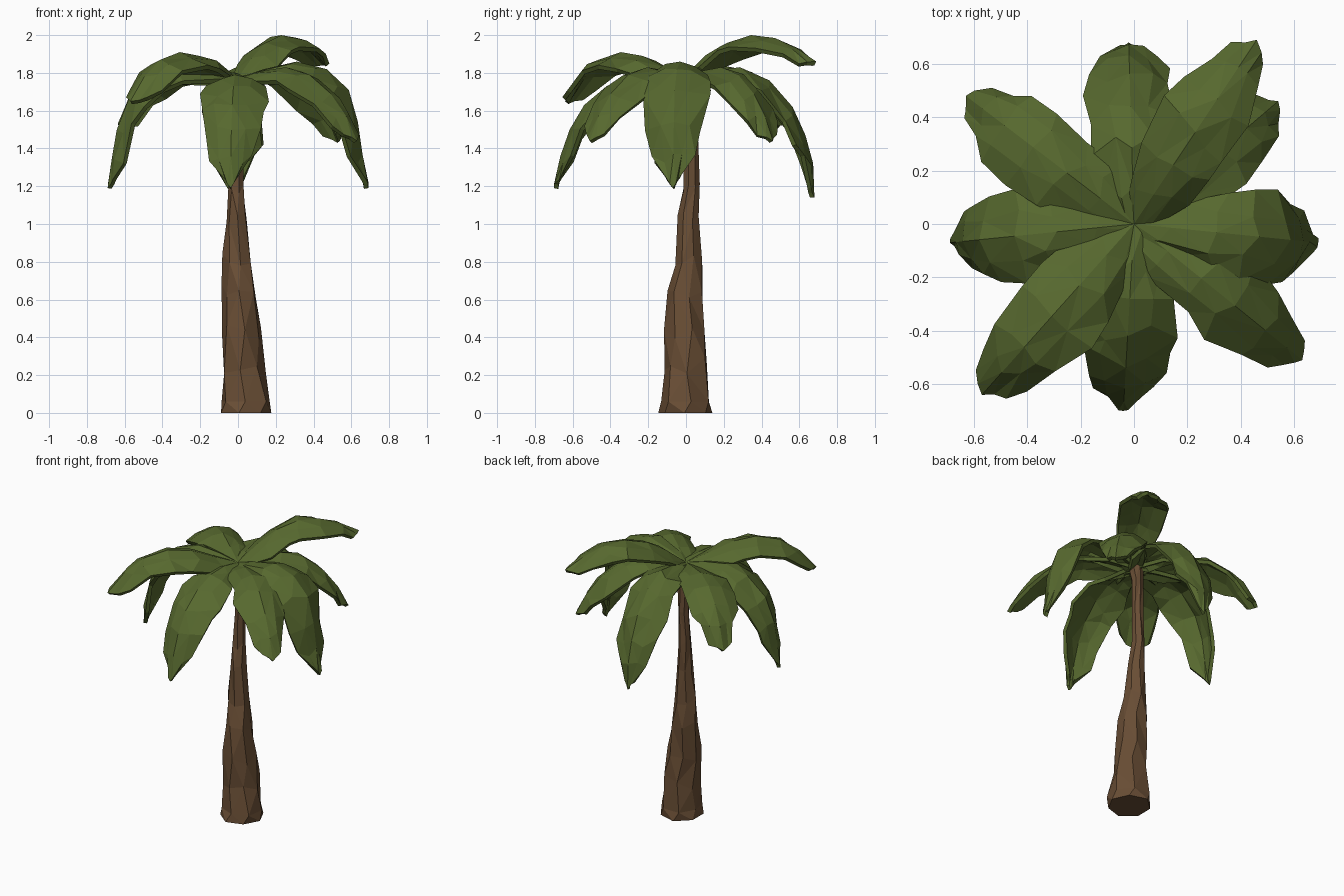
import bpy, bmesh, math, random
from mathutils import Vector

if "Cube" in bpy.data.objects:
    bpy.data.objects.remove(bpy.data.objects["Cube"])

random.seed(11)


def material(name, rgb):
    m = bpy.data.materials.new(name)
    m.diffuse_color = (*rgb, 1)
    m.use_nodes = True
    m.node_tree.nodes["Principled BSDF"].inputs["Base Color"].default_value = m.diffuse_color
    return m


bark = material("bark", (0.14, 0.075, 0.035))
leaf = material("leaf", (0.095, 0.14, 0.028))


def finish(bm, name, mat):
    me = bpy.data.meshes.new(name)
    bm.to_mesh(me)
    bm.free()
    ob = bpy.data.objects.new(name, me)
    bpy.context.collection.objects.link(ob)
    me.materials.append(mat)
    return ob


def lerp_table(table, t):
    for (a, va), (b, vb) in zip(table, table[1:]):
        if t <= b:
            return va + (vb - va) * (t - a) / (b - a)
    return table[-1][1]


# Trunk: leaning, rough faceted rings (z, centre x, centre y, radius)
rings = [(0.0, 0.037, -0.008, 0.139), (0.06, 0.036, -0.006, 0.134),
         (0.25, 0.028, -0.004, 0.115), (0.42, 0.022, -0.004, 0.106),
         (0.65, 0.008, 0.0, 0.09), (0.82, -0.003, 0.01, 0.073),
         (1.02, -0.008, 0.017, 0.056), (1.2, -0.01, 0.026, 0.044),
         (1.45, -0.003, 0.03, 0.036), (1.62, 0.0, 0.03, 0.037), (1.76, 0.005, 0.025, 0.05)]
SIDES = 7
bm = bmesh.new()
loops = []
for k, (z, cx, cy, r) in enumerate(rings):
    loop = []
    for i in range(SIDES):
        a = math.tau * (i + 0.25 * (k % 2)) / SIDES + z * 0.3
        rr = r * random.uniform(0.92, 1.1)
        dz = random.uniform(-0.045, 0.045) if 0.1 < z < 1.7 else 0
        loop.append(bm.verts.new((cx + rr * math.cos(a), cy + rr * math.sin(a), z + dz)))
    loops.append(loop)
for lo, hi in zip(loops, loops[1:]):
    for i in range(SIDES):
        j = (i + 1) % SIDES
        bm.faces.new((lo[i], lo[j], hi[j], hi[i]))
bm.faces.new(loops[0][::-1])
bm.faces.new(loops[-1])
bmesh.ops.triangulate(bm, faces=bm.faces)
bmesh.ops.recalc_face_normals(bm, faces=bm.faces)
finish(bm, "trunk", bark)

# Half width of a frond along its length
WIDTH = [(0, 0.06), (0.2, 0.135), (0.45, 0.17), (0.65, 0.158), (0.85, 0.105), (1, 0.03)]
ROOT = Vector((0.0, 0.0, 1.775))


def frond(name, tip, path, tip_width, scale=1.0):
    """Arching leaf: path holds (fraction of reach, height) of the ridge."""
    reach = Vector((tip[0] - ROOT.x, tip[1] - ROOT.y, 0))
    side = Vector((-reach.y, reach.x, 0)).normalized()
    pts = [ROOT.copy()] + [Vector((ROOT.x, ROOT.y, z)) + reach * f for f, z in path]
    dist = [0]
    for p, q in zip(pts, pts[1:]):
        dist.append(dist[-1] + (q - p).length)
    bm = bmesh.new()
    rows = []
    for k, p in enumerate(pts):
        t = dist[k] / dist[-1]
        tangent = (pts[min(k + 1, len(pts) - 1)] - pts[max(k - 1, 0)]).normalized()
        normal = tangent.cross(side)
        if normal.dot(reach.normalized() + Vector((0, 0, 1))) < 0:
            normal.negate()
        w = max(lerp_table(WIDTH, t) * scale, tip_width if t > 0.5 else 0)
        row = []
        for u in (-1, -0.5, 0, 0.5, 1):
            wob = random.uniform(0.86, 1.14) if abs(u) == 1 else random.uniform(0.8, 1.2)
            slide = random.uniform(-0.05, 0.05) if u and 0 < t < 1 else 0
            if t == 1:
                slide = -0.05 * abs(u)
            bump = random.uniform(-0.012, 0.012) if u else 0
            row.append(bm.verts.new(p + side * (u * w * wob) + tangent * slide
                                    - normal * (0.42 * w * abs(u) ** 1.5 + bump)))
        rows.append(row)
    for a, b in zip(rows, rows[1:]):
        for i in range(4):
            bm.faces.new((a[i], a[i + 1], b[i + 1], b[i]))
    bmesh.ops.triangulate(bm, faces=bm.faces)
    bmesh.ops.recalc_face_normals(bm, faces=bm.faces)
    # keep the upper surface facing up so thickness goes below
    if sum(f.normal.z * f.calc_area() for f in bm.faces) < 0:
        bmesh.ops.reverse_faces(bm, faces=bm.faces)
    ob = finish(bm, name, leaf)
    mod = ob.modifiers.new("thickness", "SOLIDIFY")
    mod.thickness = 0.024
    mod.offset = -1


# Long fronds hanging to the four sides
left = [(0.2, 1.81), (0.42, 1.83), (0.65, 1.78), (0.84, 1.66), (0.93, 1.5), (0.965, 1.36), (1, 1.19)]
right = [(0.2, 1.82), (0.45, 1.86), (0.68, 1.82), (0.85, 1.71), (0.92, 1.54), (0.955, 1.37), (1, 1.19)]
front = [(0.2, 1.8), (0.4, 1.79), (0.6, 1.73), (0.77, 1.63), (0.88, 1.5), (0.95, 1.36), (1, 1.19)]
back = [(0.2, 1.81), (0.42, 1.83), (0.65, 1.76), (0.83, 1.62), (0.93, 1.47), (0.99, 1.32), (1, 1.14)]
frond("frond_left", (-0.69, -0.07), left, 0.02)
frond("frond_right", (0.69, -0.07), right, 0.02)
frond("frond_front", (-0.04, -0.70), front, 0.02, 1.05)
frond("frond_back", (-0.02, 0.68), back, 0.02)

# Shorter diagonal fronds
high = [(0.16, 1.88), (0.32, 1.96), (0.5, 2.0), (0.68, 1.985), (0.85, 1.93), (1, 1.86)]
raised = [(0.18, 1.83), (0.36, 1.89), (0.54, 1.91), (0.72, 1.87), (0.87, 1.78), (1, 1.65)]
mid = [(0.2, 1.81), (0.4, 1.84), (0.6, 1.82), (0.77, 1.75), (0.9, 1.64), (1, 1.5)]
low = [(0.2, 1.81), (0.4, 1.83), (0.6, 1.79), (0.78, 1.69), (0.91, 1.57), (1, 1.44)]
frond("frond_back_right_high", (0.46, 0.69), high, 0.07, 0.92)
frond("frond_front_left", (-0.57, -0.64), raised, 0.07, 1.03)
frond("frond_back_left", (-0.63, 0.48), mid, 0.08, 1.0)
frond("frond_front_right", (0.63, -0.51), low, 0.06, 0.95)
frond("frond_back_right_low", (0.54, 0.46), low, 0.06, 0.9)
